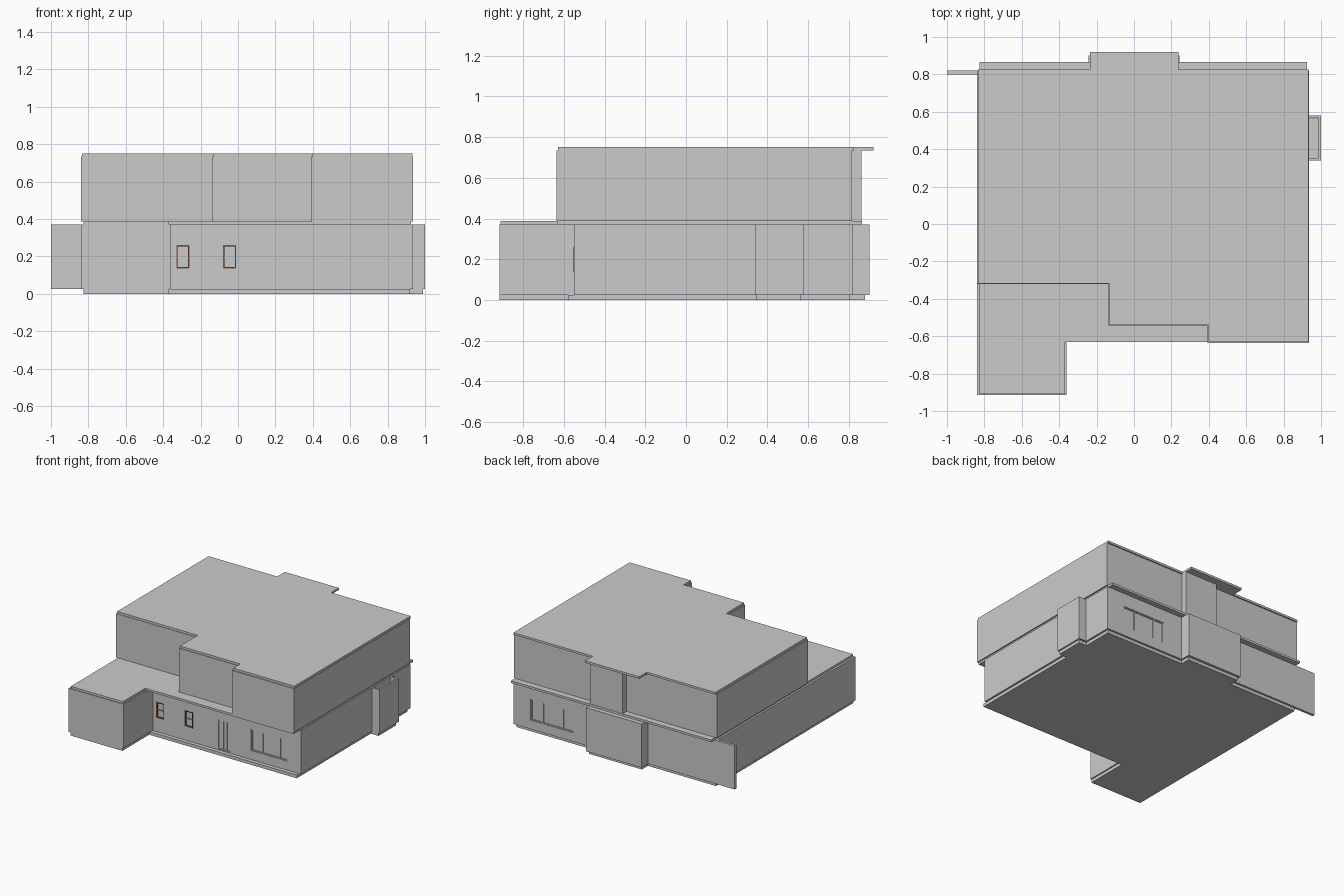
import bpy, bmesh

if "Cube" in bpy.data.objects:
    bpy.data.objects.remove(bpy.data.objects["Cube"])


def prism(name, outline, z0, z1):
    """Extrude a plan outline from z0 to z1."""
    bm = bmesh.new()
    face = bm.faces.new([bm.verts.new((x, y, z0)) for x, y in outline])
    ext = bmesh.ops.extrude_face_region(bm, geom=[face])
    for v in ext["geom"]:
        if isinstance(v, bmesh.types.BMVert):
            v.co.z = z1
    bmesh.ops.recalc_face_normals(bm, faces=bm.faces[:])
    me = bpy.data.meshes.new(name)
    bm.to_mesh(me)
    bm.free()
    ob = bpy.data.objects.new(name, me)
    bpy.context.collection.objects.link(ob)
    return ob


def box(name, x0, x1, y0, y1, z0, z1, mat=None):
    ob = prism(name, [(x0, y0), (x1, y0), (x1, y1), (x0, y1)], z0, z1)
    if mat:
        ob.data.materials.append(mat)
    return ob


def cut(target, x0, x1, y0, y1, z0, z1):
    """Carve a box-shaped pocket out of a wall block."""
    cutter = box("cutter", x0, x1, y0, y1, z0, z1)
    cutter.hide_render = True
    cutter.hide_viewport = False
    cutter.display_type = 'WIRE'
    mod = target.modifiers.new("pocket", 'BOOLEAN')
    mod.operation = 'DIFFERENCE'
    mod.solver = 'EXACT'
    mod.object = cutter
    bpy.context.view_layer.objects.active = target
    bpy.ops.object.modifier_apply(modifier=mod.name)
    bpy.data.objects.remove(cutter, do_unlink=True)


def frame(name, x0, x1, z0, z1, y0, y1, t, uprights=(), rails=(), mat=None):
    """Rectangular frame facing front/back with extra uprights and rails."""
    for x in (x0, x1 - t, *uprights):
        box(name + "_upright", x, x + t, y0, y1, z0, z1, mat)
    for z in (z0, z1 - t, *rails):
        box(name + "_rail", x0 + t, x1 - t, y0, y1, z, z + t, mat)


brown = bpy.data.materials.new("brown_frame")
brown.diffuse_color = (0.25, 0.09, 0.03, 1)
brown.use_nodes = True
brown.node_tree.nodes["Principled BSDF"].inputs["Base Color"].default_value = brown.diffuse_color

F0, F1 = 0.025, 0.37       # ground floor wall heights
FRONT, BACK = -0.55, 0.82  # ground floor wall planes

# Foundation slab, slightly inset from the walls except at the front
prism("foundation", [
    (-0.825, -0.915), (-0.37, -0.915), (-0.37, -0.58), (0.92, -0.58),
    (0.92, 0.345), (0.988, 0.345), (0.988, 0.565), (0.92, 0.565),
    (0.92, 0.805), (0.23, 0.805), (0.23, 0.88), (-0.23, 0.88),
    (-0.23, 0.805), (-0.825, 0.805)], 0, F0)

# Ground floor with garage wing and rear bay
ground = prism("ground_floor", [
    (-0.84, -0.915), (-0.36, -0.915), (-0.36, FRONT), (0.935, FRONT),
    (0.935, BACK), (0.243, BACK), (0.243, 0.90), (-0.243, 0.90),
    (-0.243, BACK), (-0.84, BACK)], F0, F1)

# Openings: large front window, front door, rear window
D = 0.010
cut(ground, 0.50, 0.82, FRONT - 0.1, FRONT + D, 0.095, 0.265)
cut(ground, 0.205, 0.32, FRONT - 0.1, FRONT + D, 0.03, 0.265)
cut(ground, 0.41, 0.785, BACK - D, BACK + 0.1, 0.095, 0.265)
frame("front_window", 0.50, 0.82, 0.095, 0.265, FRONT + 0.003, FRONT + D, 0.008,
      uprights=(0.595, 0.745))
frame("rear_window", 0.41, 0.785, 0.095, 0.265, BACK - D, BACK - 0.003, 0.008,
      uprights=(0.50, 0.675))
frame("front_door", 0.205, 0.32, 0.03, 0.265, FRONT + 0.003, FRONT + D, 0.006,
      uprights=(0.25, 0.28))

# Two small sash windows with brown frames
for x in (-0.33, -0.08):
    cut(ground, x, x + 0.07, FRONT - 0.1, FRONT + D, 0.135, 0.26)
    frame("sash_window", x, x + 0.07, 0.135, 0.26, FRONT - 0.002, FRONT + D, 0.007, mat=brown)
    box("sash_bar", x + 0.007, x + 0.063, FRONT + 0.002, FRONT + D, 0.195, 0.201)

# Hollow side bay made of thin walls
prism("side_bay", [
    (0.935, 0.34), (1.0, 0.34), (1.0, 0.58), (0.935, 0.58), (0.935, 0.568),
    (0.987, 0.568), (0.987, 0.352), (0.935, 0.352)], F0, F1)

# Fin wall at the rear left
box("fin_wall", -1.0, -0.84, 0.80, BACK, F0, F1)

# Slab between floors, also covering the garage
prism("floor_slab", [
    (-0.825, -0.91), (-0.37, -0.91), (-0.37, -0.63), (0.925, -0.63),
    (0.925, 0.865), (-0.825, 0.865)], F1, 0.387)

# Upper floor with stepped front and small rear bay
prism("upper_floor", [
    (-0.84, -0.322), (-0.135, -0.322), (-0.135, -0.545), (0.392, -0.545),
    (0.392, -0.635), (0.935, -0.635), (0.935, 0.815), (0.237, 0.815),
    (0.237, 0.862), (-0.05, 0.862), (-0.05, 0.815), (-0.84, 0.815)], 0.387, 0.733)

# Flat roof with rear canopy
prism("roof", [
    (-0.835, -0.318), (-0.13, -0.318), (-0.13, -0.54), (0.398, -0.54),
    (0.398, -0.628), (0.932, -0.628), (0.932, 0.825), (0.237, 0.825),
    (0.237, 0.92), (-0.235, 0.92), (-0.235, 0.825), (-0.835, 0.825)], 0.733, 0.75)
